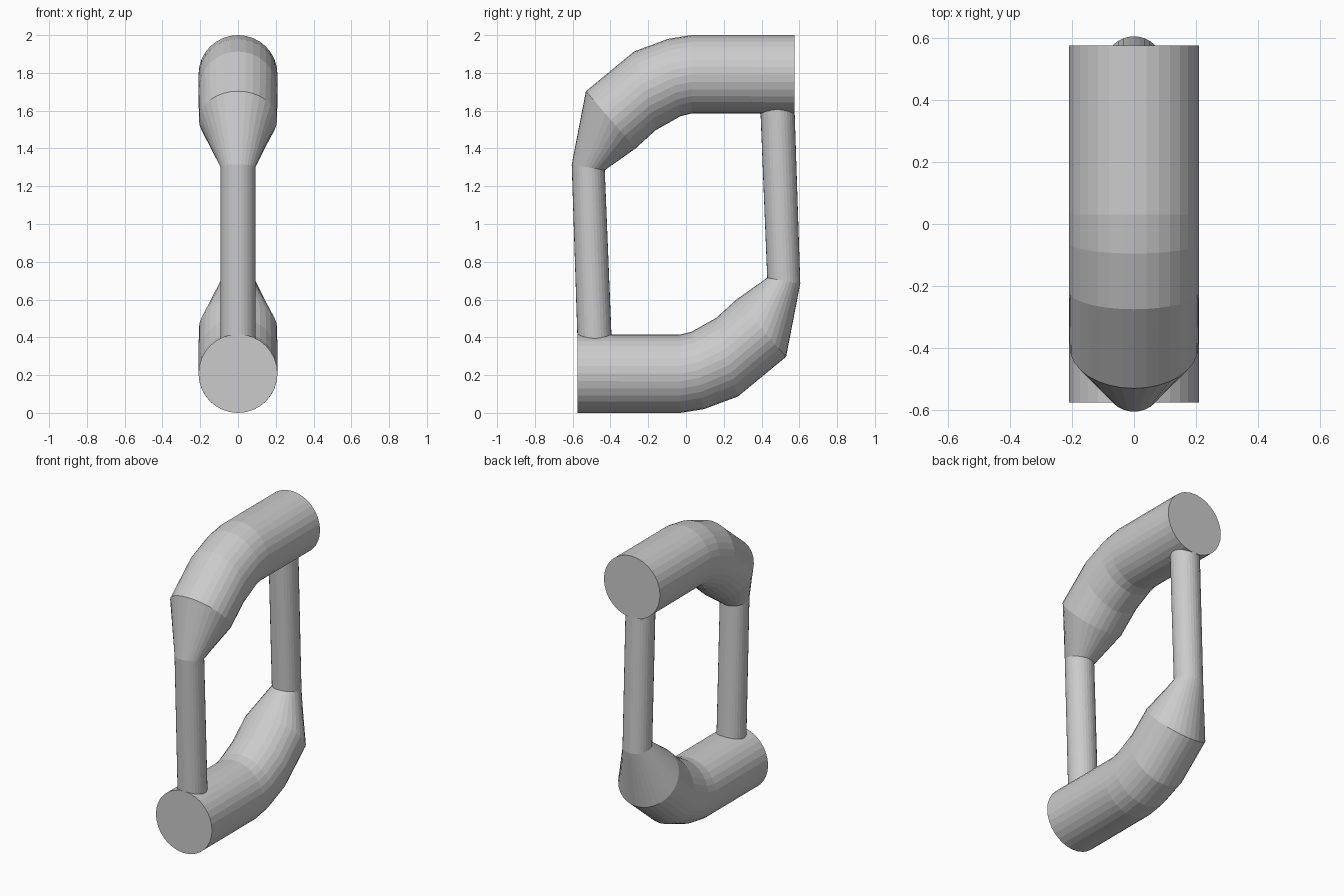
import bpy
import bmesh
from math import cos, sin, tau
from mathutils import Vector

cube = bpy.data.objects.get("Cube")
if cube:
    bpy.data.objects.remove(cube, do_unlink=True)

SIDES = 32

grey = bpy.data.materials.new("plain grey")
grey.use_nodes = True
colour = (0.6, 0.6, 0.6, 1)
grey.diffuse_color = colour
grey.node_tree.nodes["Principled BSDF"].inputs["Base Color"].default_value = colour

# Pipe stations: outer point (y, z), inner point (y, z), half width in x
STATIONS = [
    ((0.575, 2.0), (0.575, 1.583), 0.209),
    ((0.03, 2.0), (0.03, 1.585), 0.209),
    ((-0.095, 1.98), (-0.03, 1.57), 0.209),
    ((-0.275, 1.913), (-0.16, 1.497), 0.209),
    ((-0.53, 1.703), (-0.267, 1.4), 0.207),
    ((-0.605, 1.315), (-0.43, 1.285), 0.092),
    ((-0.572, 0.31), (-0.39, 0.3), 0.092),
]


def pipe(name, turn):
    """Loft oval rings along the bent pipe; turn = -1 gives the half-turned twin."""
    bm = bmesh.new()
    rings = []
    for outer, inner, half_width in STATIONS:
        a, b = Vector((0, *outer)), Vector((0, *inner))
        middle, arm = (a + b) / 2, (a - b) / 2
        ring = []
        for i in range(SIDES):
            angle = tau * i / SIDES
            p = middle + arm * cos(angle)
            p.x = half_width * sin(angle)
            ring.append(bm.verts.new((p.x, turn * p.y, 1 + turn * (p.z - 1))))
        rings.append(ring)
    for r, s in zip(rings, rings[1:]):
        for i in range(SIDES):
            j = (i + 1) % SIDES
            bm.faces.new((r[i], r[j], s[j], s[i]))
    # End caps
    bm.faces.new(rings[0])
    bm.faces.new(rings[-1])
    bmesh.ops.recalc_face_normals(bm, faces=bm.faces)
    mesh = bpy.data.meshes.new(name)
    bm.to_mesh(mesh)
    bm.free()
    mesh.materials.append(grey)
    bpy.context.collection.objects.link(bpy.data.objects.new(name, mesh))


# Two identical bent pipes, each slim end running into the other's thick end
pipe("upper_pipe_with_front_strut", 1)
pipe("lower_pipe_with_back_strut", -1)
